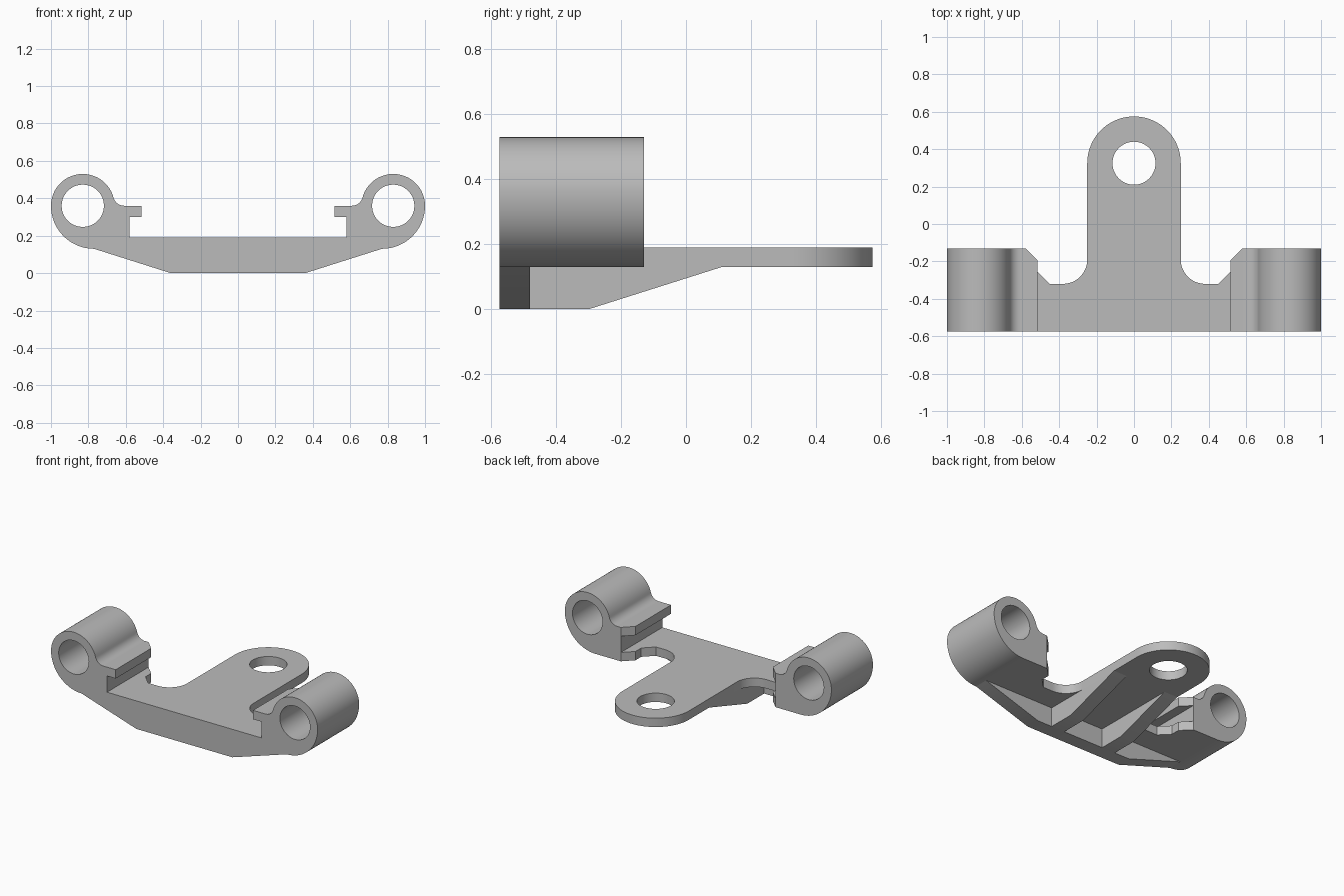
import bpy, bmesh
from math import sin, cos, radians

cube = bpy.data.objects.get("Cube")
if cube:
    bpy.data.objects.remove(cube, do_unlink=True)

grey = bpy.data.materials.new("satin grey")
grey.use_nodes = True
GREY = (0.5, 0.5, 0.5, 1)
grey.diffuse_color = GREY
grey.node_tree.nodes["Principled BSDF"].inputs["Base Color"].default_value = GREY

FRONT, BACK = -0.575, -0.13      # depth range of the clamps
UNDER, TOP = 0.13, 0.19          # heights of the plate


def arc(cx, cy, r, start, end, steps=24):
    angles = [radians(start + (end - start) * i / steps) for i in range(steps + 1)]
    return [(cx + r * cos(a), cy + r * sin(a)) for a in angles]


def circle(cx, cy, r):
    return arc(cx, cy, r, 0, 360, 48)[:-1]


def mirror(points):
    return [(-u, v) for u, v in points]


def prism(name, loops, axis, near, far):
    """Extrude an outline, with optional hole outlines, along an axis."""
    place = {"x": lambda u, v: (near, u, v),
             "y": lambda u, v: (u, near, v),
             "z": lambda u, v: (u, v, near)}[axis]
    bm = bmesh.new()
    edges = []
    for loop in loops:
        verts = [bm.verts.new(place(u, v)) for u, v in loop]
        edges += [bm.edges.new((v, verts[i - 1])) for i, v in enumerate(verts)]
    bmesh.ops.triangle_fill(bm, edges=edges, use_beauty=True)
    grown = bmesh.ops.extrude_face_region(bm, geom=bm.faces[:], use_keep_orig=True)
    moved = [g for g in grown["geom"] if isinstance(g, bmesh.types.BMVert)]
    step = [far - near if a == axis else 0 for a in "xyz"]
    bmesh.ops.translate(bm, verts=moved, vec=step)
    bmesh.ops.recalc_face_normals(bm, faces=bm.faces[:])
    mesh = bpy.data.meshes.new(name)
    bm.to_mesh(mesh)
    bm.free()
    mesh.materials.append(grey)
    obj = bpy.data.objects.new(name, mesh)
    bpy.context.collection.objects.link(obj)
    bpy.ops.object.select_all(action="DESELECT")
    obj.select_set(True)
    bpy.context.view_layer.objects.active = obj
    bpy.ops.object.shade_smooth_by_angle(angle=radians(30))
    return obj


# Flat plate with a rounded, drilled tongue
side = [(0.58, FRONT), (0.58, BACK), (0.515, -0.195), (0.515, -0.255), (0.45, -0.32)]
side += arc(0.38, -0.19, 0.13, -90, -180, 16)
tongue = arc(0, 0.325, 0.25, 0, 180, 48)
prism("mounting_plate", [side + tongue + mirror(side)[::-1], circle(0, 0.325, 0.115)],
      "z", UNDER, TOP)

# Tapered wall under the front edge
half = [(0.77, UNDER), (0.36, 0)]
prism("front_wall", [half + mirror(half)[::-1]], "y", FRONT, -0.48)

# Clamp section: round tube blending into a foot and a shelf
clamp = [(0.58, UNDER)] + arc(0.77, 0.36, 0.23, -90, 0)
clamp += arc(0.83, 0.36, 0.17, 0, 165, 40)[1:]
clamp += arc(0.608, 0.42, 0.06, -15, -90, 10)[1:] + [(0.58, 0.36)]
bore = circle(0.83, 0.36, 0.113)
lip = [(0.58, FRONT), (0.515, FRONT), (0.515, -0.195), (0.58, BACK)]
rib = [(-0.48, UNDER), (-0.48, 0), (-0.30, 0), (0.11, UNDER)]

for label, flip, s in (("left", list, 1), ("right", mirror, -1)):
    prism(label + "_clamp", [flip(clamp), flip(bore)], "y", FRONT, BACK)
    prism(label + "_clamp_lip", [flip(lip)], "z", 0.30, 0.36)
    prism(label + "_rib", [rib], "x", s * 0.15, s * 0.25)
